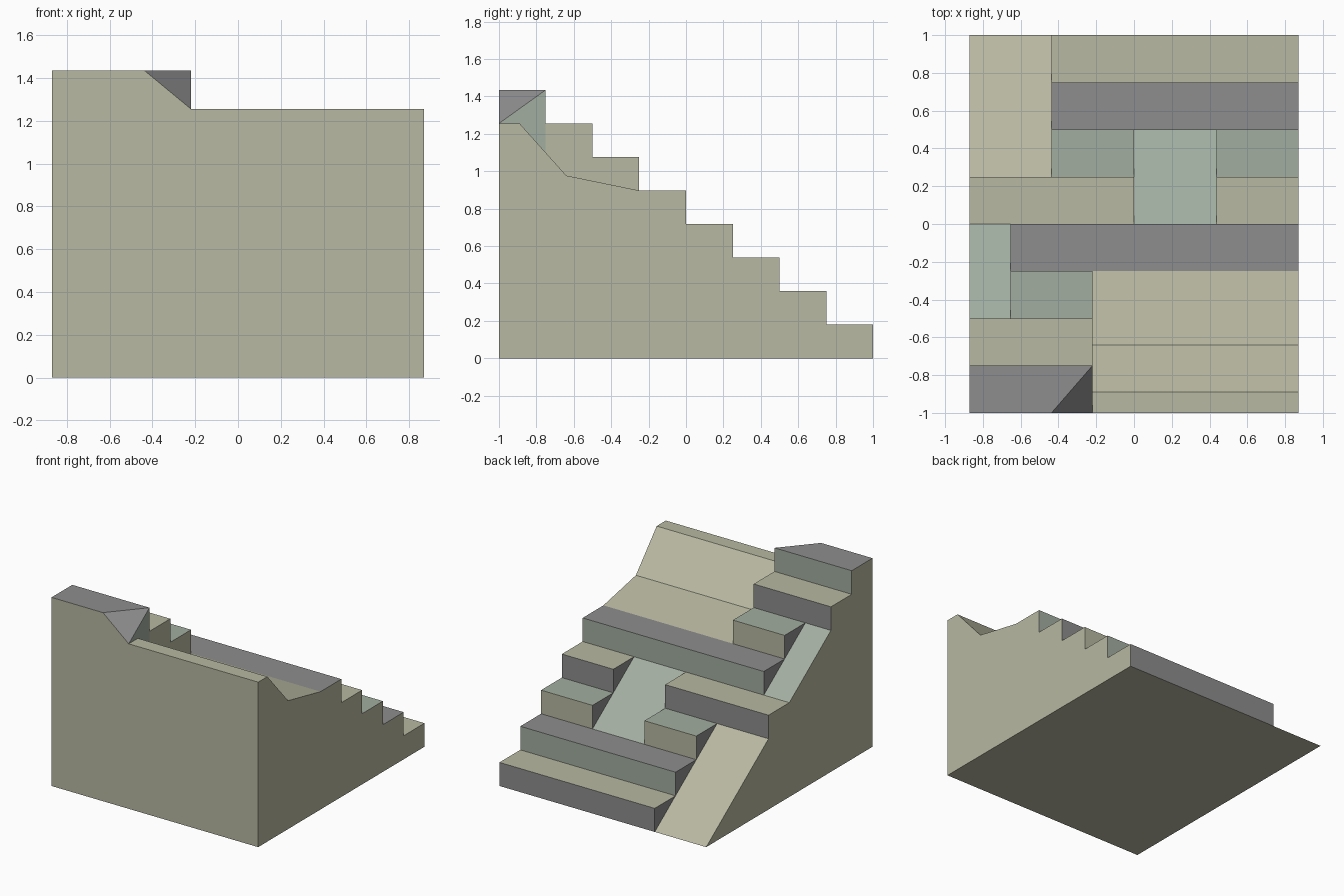
import bpy, bmesh, math

if "Cube" in bpy.data.objects:
    bpy.data.objects.remove(bpy.data.objects["Cube"])

W, D = 0.87, 0.25            # half width, tread depth
S = 1.435 / 8                # step rise
BEIGE, GREY, GREEN = 0, 1, 2


# Surface segments along y: (y0, z0, y1, z1, material)
def steps(hi, lo):
    return [(1 - D * (i + 1), S * (i + 1), 1 - D * i, S * (i + 1), i % 3)
            for i in range(hi, lo - 1, -1)]


def ramp(hi, lo, mat):
    return [(1 - D * (hi + 1), S * (hi + 1), 1 - D * lo, S * lo, mat)]


low_ramp, mid_ramp, top_ramp = ramp(2, 0, BEIGE), ramp(3, 2, GREEN), ramp(5, 4, GREEN)
bowl = [(-1, 7 * S, -0.89, 7 * S, BEIGE), (-0.89, 7 * S, -0.64, 0.977, BEIGE),
        (-0.64, 0.977, -0.25, 5 * S, BEIGE)]
chamfer = [(-1, 7 * S, -0.75, 8 * S, GREY)]

# Lengthwise strips: x0, x1, profile at x0, profile at x1
a = steps(7, 6) + top_ramp + steps(3, 3) + low_ramp
b = steps(7, 3) + low_ramp
c = steps(7, 0)
d = bowl + steps(4, 0)
e = bowl + steps(4, 4) + mid_ramp + steps(1, 0)
strips = [(-W, -0.655, a, a), (-0.655, -0.437, b, b),
          (-0.437, -0.22, c, chamfer + steps(6, 0)),
          (-0.22, 0, d, d), (0, 0.437, e, e), (0.437, W, d, d)]

bm = bmesh.new()
cache = {}


def face(points, mat):
    verts = []
    for p in points:
        key = tuple(round(v, 4) for v in p)
        if key not in cache:
            cache[key] = bm.verts.new(p)
        if cache[key] not in verts:
            verts.append(cache[key])
    if len(verts) > 2:
        bm.faces.new(verts).material_index = mat


def height(profile, y, mid):
    for y0, z0, y1, z1, m in profile:
        if y0 < mid < y1:
            return z0 + (z1 - z0) * (y - y0) / (y1 - y0)


def cheek(x, left, right):
    """Wall between two neighbouring strips."""
    ys = sorted({round(y, 4) for s in left + right for y in (s[0], s[2])})
    for y0, y1 in zip(ys, ys[1:]):
        mid = (y0 + y1) / 2
        l0, l1 = height(left, y0, mid), height(left, y1, mid)
        r0, r1 = height(right, y0, mid), height(right, y1, mid)
        if abs(l0 - r0) + abs(l1 - r1) < 1e-4:
            continue
        mat = GREY if x < -0.3 or x > -0.1 else (GREEN if y1 <= -0.75 else BEIGE)
        quad = [(x, y0, r0), (x, y1, r1), (x, y1, l1), (x, y0, l0)]
        face(quad, mat)          # winding follows whichever side is higher


def side(x, profile):
    pts = [(x, -1, 0), (x, 1, 0)]
    for y0, z0, y1, z1, m in reversed(profile):
        pts += [(x, y1, z1), (x, y0, z0)]
    face(pts if x > 0 else pts[::-1], BEIGE)


# Treads, ramps and risers
for x0, x1, left, right in strips:
    for i, (l, r) in enumerate(zip(left, right)):
        y0, y1, mat = l[0], l[2], l[4]
        A, Dn = (x0, y0, l[1]), (x1, y0, r[1])
        C, B = (x1, y1, r[3]), (x0, y1, l[3])
        if abs(l[1] - r[1]) > 1e-4:      # folded corner chamfer
            face([A, Dn, C], mat)
            face([A, C, B], mat)
        else:
            face([A, Dn, C, B], mat)
        low = left[i + 1][1] if i + 1 < len(left) else 0
        if l[3] - low > 1e-4:
            face([(x1, y1, low), (x0, y1, low), (x0, y1, l[3]), (x1, y1, l[3])],
                 (mat + 1) % 3)

# Walls between strips, outer sides, front and base
for s, t in zip(strips, strips[1:]):
    cheek(s[1], s[3], t[2])
side(-W, a)
side(W, d)
face([(-W, -1, 0), (W, -1, 0), (W, -1, 7 * S), (-0.22, -1, 7 * S),
      (-0.437, -1, 8 * S), (-W, -1, 8 * S)], BEIGE)
face([(-W, 1, 0), (W, 1, 0), (W, -1, 0), (-W, -1, 0)], BEIGE)

# Merge coplanar neighbours into clean faces
bmesh.ops.dissolve_limit(bm, angle_limit=math.radians(0.5), verts=bm.verts[:],
                         edges=bm.edges[:], delimit={'MATERIAL'})
mesh = bpy.data.meshes.new("stepped_block")
bm.to_mesh(mesh)
bm.free()
for name, col in (("beige_stone", (0.48, 0.48, 0.36)), ("grey_stone", (0.27, 0.27, 0.275)),
                  ("green_stone", (0.36, 0.42, 0.35))):
    m = bpy.data.materials.new(name)
    m.diffuse_color = (*col, 1)
    m.use_nodes = True
    m.node_tree.nodes["Principled BSDF"].inputs["Base Color"].default_value = m.diffuse_color
    mesh.materials.append(m)
bpy.context.collection.objects.link(bpy.data.objects.new("stepped_block", mesh))
